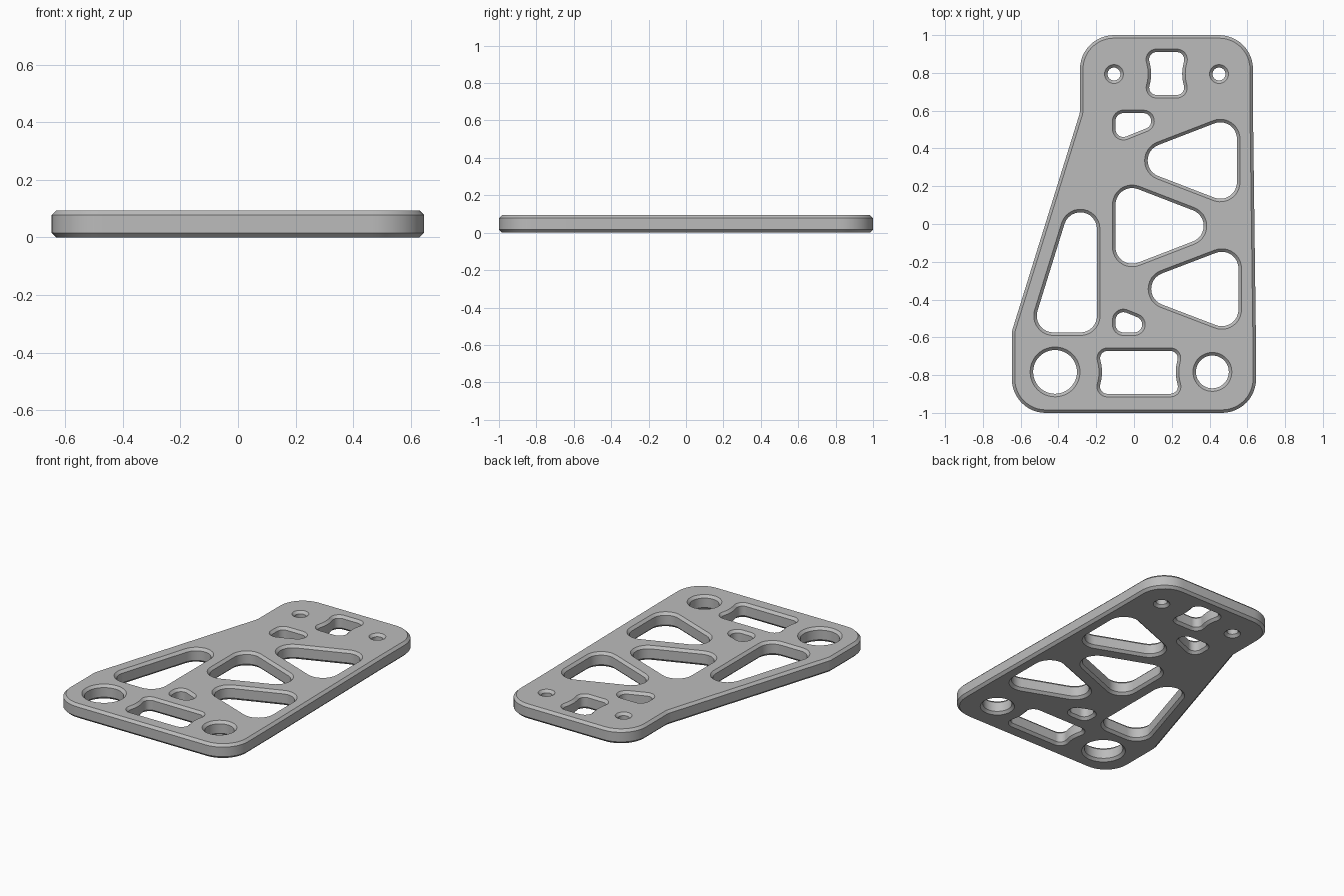
import bpy, bmesh, math
from mathutils import Vector

cube = bpy.data.objects.get("Cube")
if cube:
    bpy.data.objects.remove(cube, do_unlink=True)

THICK, CHAMFER = 0.094, 0.016
BIG, SMALL = 0.104, 0.058   # corner radii of the large and small cutouts


def fillet(corners, steps=12):
    """Turn (x, y, radius) corners into a closed outline with round corners."""
    points, n = [], len(corners)
    for i, (x, y, r) in enumerate(corners):
        p = Vector((x, y))
        a = (Vector(corners[i - 1][:2]) - p).normalized()
        b = (Vector(corners[(i + 1) % n][:2]) - p).normalized()
        if r == 0:
            points.append(p)
            continue
        half = a.angle(b) / 2
        centre = p + (a + b).normalized() * (r / math.sin(half))
        start = p + a * (r / math.tan(half)) - centre
        end = p + b * (r / math.tan(half)) - centre
        sweep = start.angle_signed(end)
        for k in range(steps + 1):
            t = -sweep * k / steps
            c, s = math.cos(t), math.sin(t)
            points.append(centre + Vector((start.x * c - start.y * s,
                                           start.x * s + start.y * c)))
    return points


def circle(x, y, r, steps=48):
    turn = math.tau / steps
    return [Vector((x + r * math.cos(k * turn), y + r * math.sin(k * turn)))
            for k in range(steps)]


def triangle(tip, base, y, half):
    """Triangular cutout with a vertical base and a sideways tip."""
    return fillet([(tip, y, BIG), (base, y + half, BIG), (base, y - half, BIG)])


def waisted_slot(left, right, low, high, mid):
    """Rectangular cutout whose two ends bow inward."""
    r, waist, bow = 0.055, 0.2, 0.03
    return fillet([(left, low, r), (right, low, r), (right - bow, mid, waist),
                   (right, high, r), (left, high, r), (left + bow, mid, waist)])


def inset(points, distance):
    """Shrink a closed outline by a constant distance."""
    n = len(points)
    area = sum(points[i - 1].cross(points[i]) for i in range(n))
    if area < 0:
        points = points[::-1]
    result = []
    for i, p in enumerate(points):
        d1 = (p - points[i - 1]).normalized()
        d2 = (points[(i + 1) % n] - p).normalized()
        n1, n2 = Vector((-d1.y, d1.x)), Vector((-d2.y, d2.x))
        result.append(p + (n1 + n2) * (distance / (1 + n1.dot(n2))))
    return result


# Outer edge of the plate
outline = fillet([(-0.647, -1, 0.18), (0.647, -1, 0.18), (0.645, -0.57, 0),
                  (0.63, 0.59, 0), (0.63, 1, 0.18), (-0.286, 1, 0.18),
                  (-0.286, 0.59, 0.1), (-0.647, -0.57, 0.1)])

# Cutouts, measured at the wide rim of their chamfers
cutouts = [
    circle(-0.106, 0.794, 0.05), circle(0.45, 0.794, 0.05),
    circle(-0.418, -0.783, 0.132), circle(0.415, -0.783, 0.103),
    waisted_slot(0.05, 0.296, 0.667, 0.926, 0.794),
    waisted_slot(-0.21, 0.262, -0.915, -0.656, -0.783),
    triangle(-0.129, 0.561, 0.336, 0.266),
    triangle(0.57, -0.114, -0.01, 0.264),
    triangle(-0.113, 0.569, -0.344, 0.26),
    fillet([(-0.114, 0.603, SMALL), (0.35, 0.603, SMALL), (-0.114, 0.417, SMALL)]),
    fillet([(-0.114, -0.59, SMALL), (0.3, -0.59, SMALL), (-0.114, -0.423, SMALL)]),
    fillet([(-0.18, 0.66, BIG), (-0.568, -0.59, BIG), (-0.18, -0.59, BIG)]),
]

# Walls and chamfers of every outline, then the two flat faces
bm = bmesh.new()
bottom_edges, top_edges = [], []
for loop, is_hole in [(outline, False)] + [(c, True) for c in cutouts]:
    rim = inset(loop, 0 if is_hole else CHAMFER)
    wall = inset(loop, CHAMFER if is_hole else 0)
    levels = [(rim, 0), (wall, CHAMFER), (wall, THICK - CHAMFER), (rim, THICK)]
    rings = [[bm.verts.new((p.x, p.y, z)) for p in pts] for pts, z in levels]
    n = len(loop)
    for low, high in zip(rings, rings[1:]):
        for i in range(n):
            bm.faces.new((low[i - 1], low[i], high[i], high[i - 1]))
    for ring, edges in ((rings[0], bottom_edges), (rings[3], top_edges)):
        edges += [bm.edges.get((ring[i - 1], ring[i])) for i in range(n)]
for edges, z in ((bottom_edges, -1), (top_edges, 1)):
    bmesh.ops.triangle_fill(bm, use_beauty=True, edges=edges, normal=(0, 0, z))
bmesh.ops.recalc_face_normals(bm, faces=bm.faces[:])

mesh = bpy.data.meshes.new("plate")
bm.to_mesh(mesh)
bm.free()
plate = bpy.data.objects.new("plate", mesh)
bpy.context.collection.objects.link(plate)

# Single grey finish
grey = bpy.data.materials.new("grey metal")
grey.use_nodes = True
colour = (0.5, 0.5, 0.5, 1)
grey.diffuse_color = colour
grey.node_tree.nodes["Principled BSDF"].inputs["Base Color"].default_value = colour
mesh.materials.append(grey)

bpy.ops.object.select_all(action='DESELECT')
plate.select_set(True)
bpy.context.view_layer.objects.active = plate
bpy.ops.object.shade_smooth_by_angle(angle=math.radians(30))
